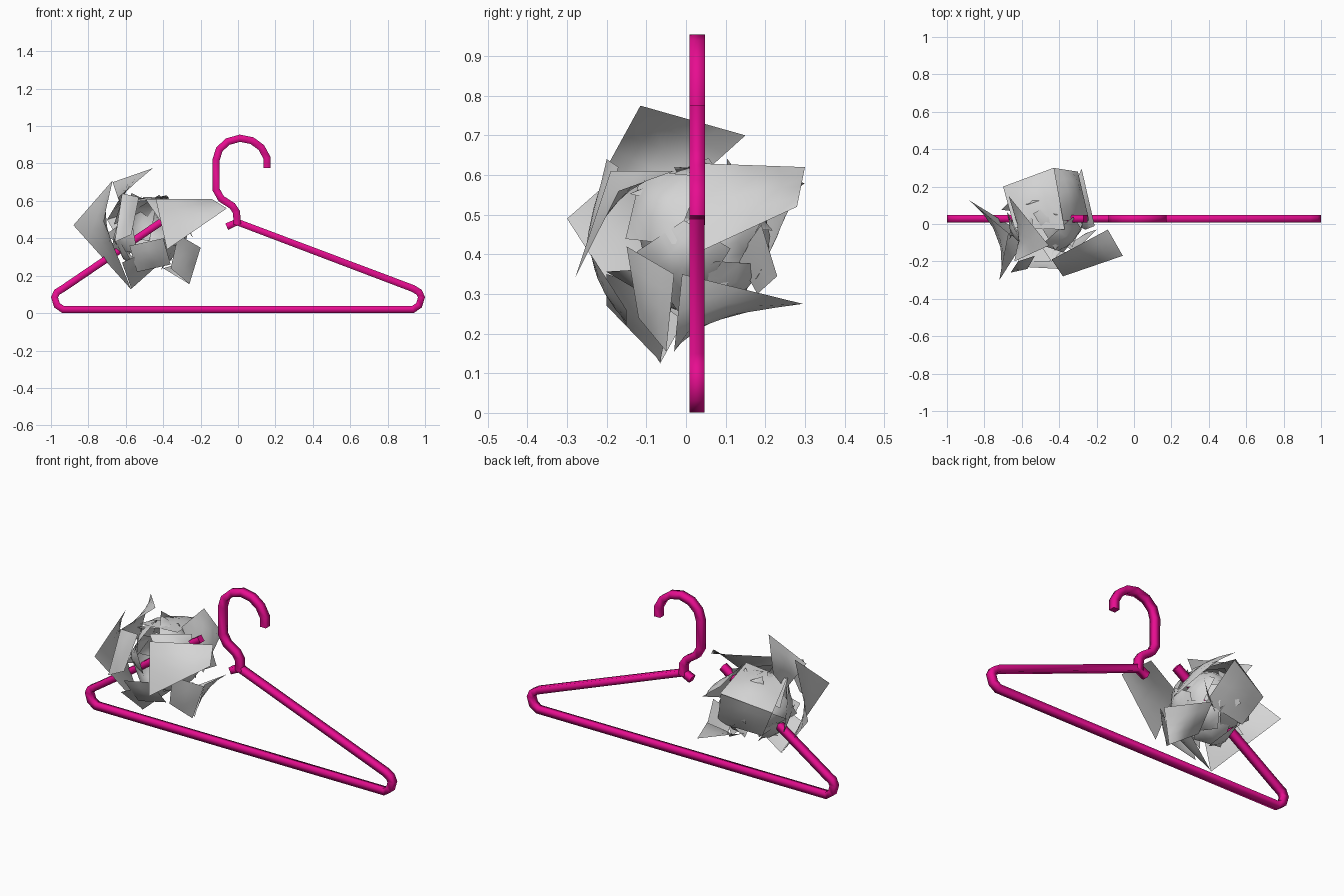
import bpy, math, random
from mathutils import Vector

if "Cube" in bpy.data.objects:
    bpy.data.objects.remove(bpy.data.objects["Cube"])

random.seed(4)


def material(name, rgb):
    m = bpy.data.materials.new(name)
    m.diffuse_color = (*rgb, 1)
    m.use_nodes = True
    m.node_tree.nodes["Principled BSDF"].inputs["Base Color"].default_value = m.diffuse_color
    return m


pink = material("magenta plastic", (0.8, 0.004, 0.28))
grey = material("grey cloth", (0.66, 0.66, 0.66))


def finish(ob, mat, angle):
    ob.data.materials.append(mat)
    bpy.ops.object.select_all(action='DESELECT')
    ob.select_set(True)
    bpy.context.view_layer.objects.active = ob
    if ob.type == 'CURVE':
        bpy.ops.object.convert(target='MESH')
    bpy.ops.object.shade_smooth_by_angle(angle=math.radians(angle))


def rod(name, pts, half=0.0188, y=0.028):
    """Soft-shaded square rod along (x, z) points, standing in the plane at y."""
    cu = bpy.data.curves.new(name, 'CURVE')
    cu.dimensions = '3D'
    cu.bevel_depth = half * math.sqrt(2)
    cu.bevel_resolution = 0
    cu.use_fill_caps = True
    sp = cu.splines.new('POLY')
    sp.points.add(len(pts) - 1)
    for p, (x, z) in zip(sp.points, pts):
        p.co = (x, z, 0, 1)
        p.tilt = math.pi / 4
    ob = bpy.data.objects.new(name, cu)
    bpy.context.collection.objects.link(ob)
    ob.rotation_euler.x = math.pi / 2
    ob.location.y = y
    finish(ob, pink, 100)


# Hanger hook and neck
rod("hanger_hook", [(.155, .775), (.155, .83), (.125, .885), (.075, .922), (.01, .935),
                    (-.055, .917), (-.10, .875), (-.117, .82), (-.117, .66), (-.09, .612),
                    (-.03, .573), (-.008, .54), (-.004, .475)], half=0.0195)

# Hanger body: neck stub, right arm, rounded ends, bar, snapped left arm
corner = [(.935, .132), (.968, .112), (.981, .085), (.968, .042), (.935, .019)]
left = [(-x, z) for x, z in reversed(corner)]
rod("hanger_body", [(-.06, .462), (-.005, .487)] + corner + left + [(-.26, .59)])

# Crumpled cloth: curved torn sheets round a hollow ball
CENTRE = Vector((-.48, .01, .44))
N = 4
verts, faces = [], []


def sheet(corners, bulge, inward=False):
    """Curved four-cornered sheet swelling away from the ball."""
    a, b, c, d = [Vector(p) for p in corners]
    out = ((a + b + c + d) / 4 - CENTRE).normalized()
    if ((c - a).cross(d - b).dot(out) < 0) != inward:
        b, d = d, b
    base = len(verts)
    for i in range(N + 1):
        for j in range(N + 1):
            u, v = i / N, j / N
            p = a.lerp(b, u).lerp(d.lerp(c, u), v)
            verts.append(p + out * bulge * 16 * u * (1 - u) * v * (1 - v))
    for i in range(N):
        for j in range(N):
            k = base + i * (N + 1) + j
            faces.append((k, k + N + 1, k + N + 2, k + 1))


# Large outer sheets
big = [
    [(-.88, .126, .47), (-.67, -.05, .71), (-.72, -.30, .49), (-.57, -.065, .125)],
    [(-.455, -.115, .775), (-.67, .15, .70), (-.61, -.05, .52), (-.64, -.2, .62)],
    [(-.70, .2, .50), (-.43, .3, .58), (-.37, -.03, .62), (-.64, -.02, .60)],
    [(-.43, .3, .62), (-.38, .02, .63), (-.24, .02, .40), (-.30, .28, .52)],
    [(-.06, -.17, .56), (-.14, -.03, .61), (-.44, -.19, .61), (-.38, -.28, .34)],
    [(-.28, .295, .275), (-.21, -.01, .35), (-.26, -.03, .155), (-.40, .04, .24)],
    [(-.57, -.065, .13), (-.62, -.2, .27), (-.45, -.2, .35), (-.38, -.03, .30)],
    [(-.62, -.2, .64), (-.53, -.17, .62), (-.57, -.24, .42), (-.66, -.26, .38)],
    [(-.3, .23, .345), (-.31, .19, .475), (-.4, .13, .39), (-.4, .18, .30)],
    [(-.58, -.23, .36), (-.40, -.24, .40), (-.36, -.15, .26), (-.54, -.15, .22)],
    [(-.2, -.03, .35), (-.26, -.05, .155), (-.36, -.12, .24), (-.32, -.15, .42)],
    [(-.70, .2, .50), (-.43, .29, .58), (-.33, .18, .34), (-.60, .15, .32)],
]
for k, corners in enumerate(big):
    sheet(corners, 0.04 if k in (2, 3) else 0.015, inward=k in (1, 6))

# Smaller sheets wrapping the ball, left open at the front
COUNT = 20
for k in range(COUNT):
    h = 1 - 2 * (k + 0.5) / COUNT
    t = k * 2.39996
    n = Vector((math.cos(t) * math.sqrt(1 - h * h), math.sin(t) * math.sqrt(1 - h * h), h))
    if n.y < -0.6:
        continue
    side = n.orthogonal().normalized()
    up = n.cross(side)
    turn = random.uniform(0, math.pi)
    pts = []
    for q in range(4):
        ang = turn + q * math.pi / 2 + random.uniform(-.35, .35)
        w = random.uniform(.10, .17)
        r = random.uniform(.11, .18)
        pts.append(CENTRE + n * r + (side * math.cos(ang) + up * math.sin(ang)) * w)
    sheet(pts, 0.045)

me = bpy.data.meshes.new("crumpled_cloth")
me.from_pydata(verts, [], faces)
me.update()
cloth = bpy.data.objects.new("crumpled_cloth", me)
bpy.context.collection.objects.link(cloth)
finish(cloth, grey, 35)
